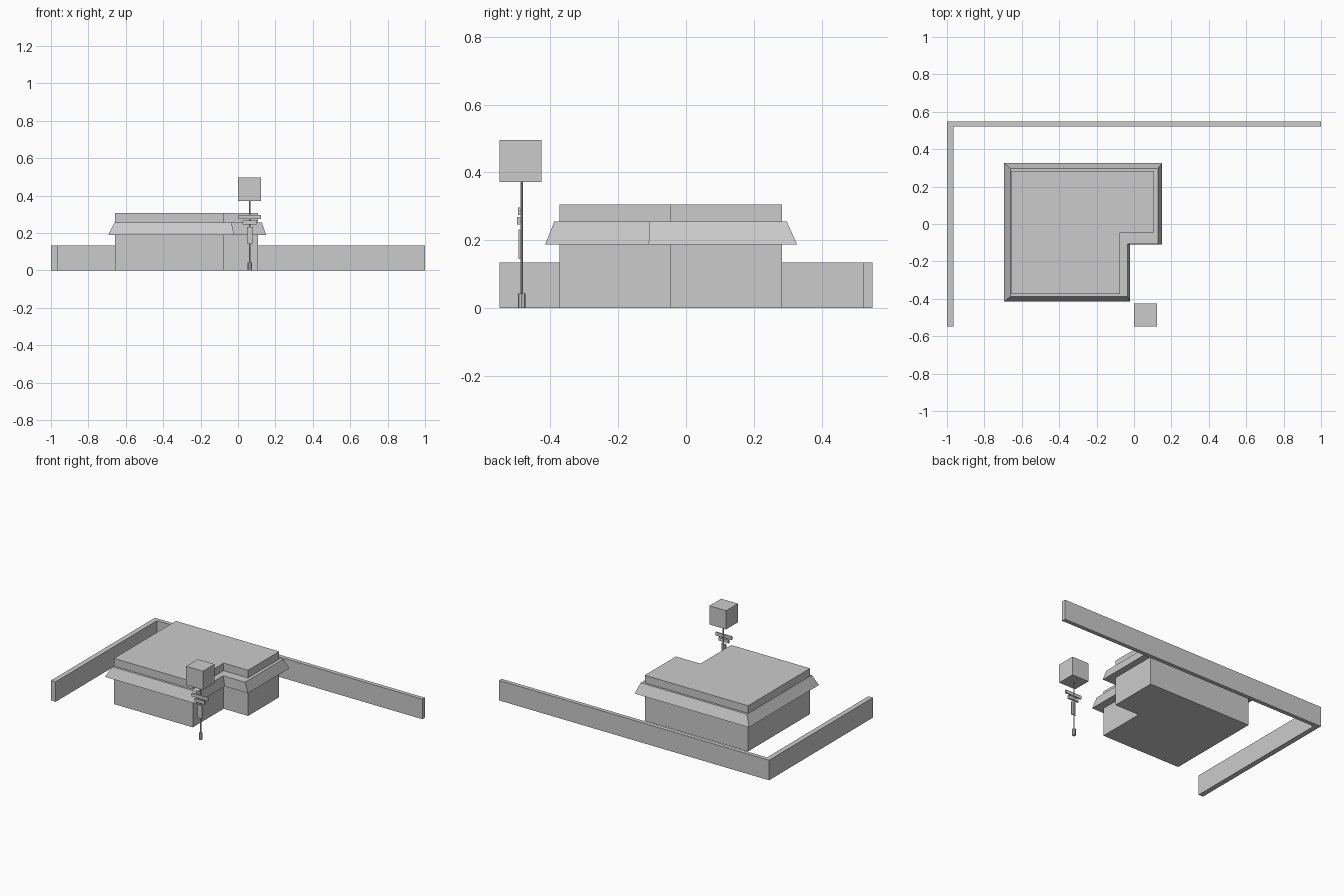
import bpy, bmesh

if "Cube" in bpy.data.objects:
    bpy.data.objects.remove(bpy.data.objects["Cube"])


def make_object(name, bm):
    bmesh.ops.recalc_face_normals(bm, faces=bm.faces)
    mesh = bpy.data.meshes.new(name)
    bm.to_mesh(mesh)
    bm.free()
    obj = bpy.data.objects.new(name, mesh)
    bpy.context.collection.objects.link(obj)
    return obj


def loft(name, bottom, top, z0, z1):
    """Closed solid between two matching outlines."""
    bm = bmesh.new()
    a = [bm.verts.new((x, y, z0)) for x, y in bottom]
    b = [bm.verts.new((x, y, z1)) for x, y in top]
    bm.faces.new(a[::-1])
    bm.faces.new(b)
    n = len(a)
    for i in range(n):
        j = (i + 1) % n
        bm.faces.new((a[i], a[j], b[j], b[i]))
    return make_object(name, bm)


def box(name, x0, x1, y0, y1, z0, z1):
    outline = [(x0, y0), (x1, y0), (x1, y1), (x0, y1)]
    return loft(name, outline, outline, z0, z1)


def l_shape(x0, x1, y0, y1, notch_x, notch_y):
    """Rectangle with its front right corner cut away."""
    return [(x0, y0), (notch_x, y0), (notch_x, notch_y),
            (x1, notch_y), (x1, y1), (x0, y1)]


def rod(name, x, y, radius, z0, z1, sides=8):
    bm = bmesh.new()
    bmesh.ops.create_cone(bm, cap_ends=True, segments=sides, radius1=radius,
                          radius2=radius, depth=z1 - z0)
    bmesh.ops.translate(bm, verts=bm.verts, vec=(x, y, (z0 + z1) / 2))
    return make_object(name, bm)


# Boundary walls
box("back_wall", -1, 1, 0.522, 0.549, 0, 0.134)
box("side_wall", -1, -0.966, -0.549, 0.522, 0, 0.134)

# Building body with sloping eave skirt
body = l_shape(-0.658, 0.107, -0.373, 0.283, -0.074, -0.046)
loft("building", body, body, 0, 0.306)
loft("eave_skirt",
     l_shape(-0.695, 0.151, -0.415, 0.327, -0.021, -0.110),
     l_shape(-0.66, 0.128, -0.388, 0.297, -0.034, -0.108),
     0.188, 0.255)

# Roadside sign: base, pole, cube and hanging plates
sx, sy = 0.063, -0.484
rod("sign_base", sx, sy, 0.0115, 0, 0.043)
rod("sign_pole", sx, sy, 0.004, 0.04, 0.373)
box("sign_cube", 0.0, 0.124, -0.549, -0.425, 0.371, 0.496)
for name, half, y0, z0, z1 in (("upper_plate", 0.060, -0.495, 0.275, 0.297),
                               ("middle_plate", 0.038, -0.498, 0.246, 0.268),
                               ("lower_plate", 0.016, -0.494, 0.145, 0.232)):
    box(name, sx - half, sx + half, y0, -0.487, z0, z1)
